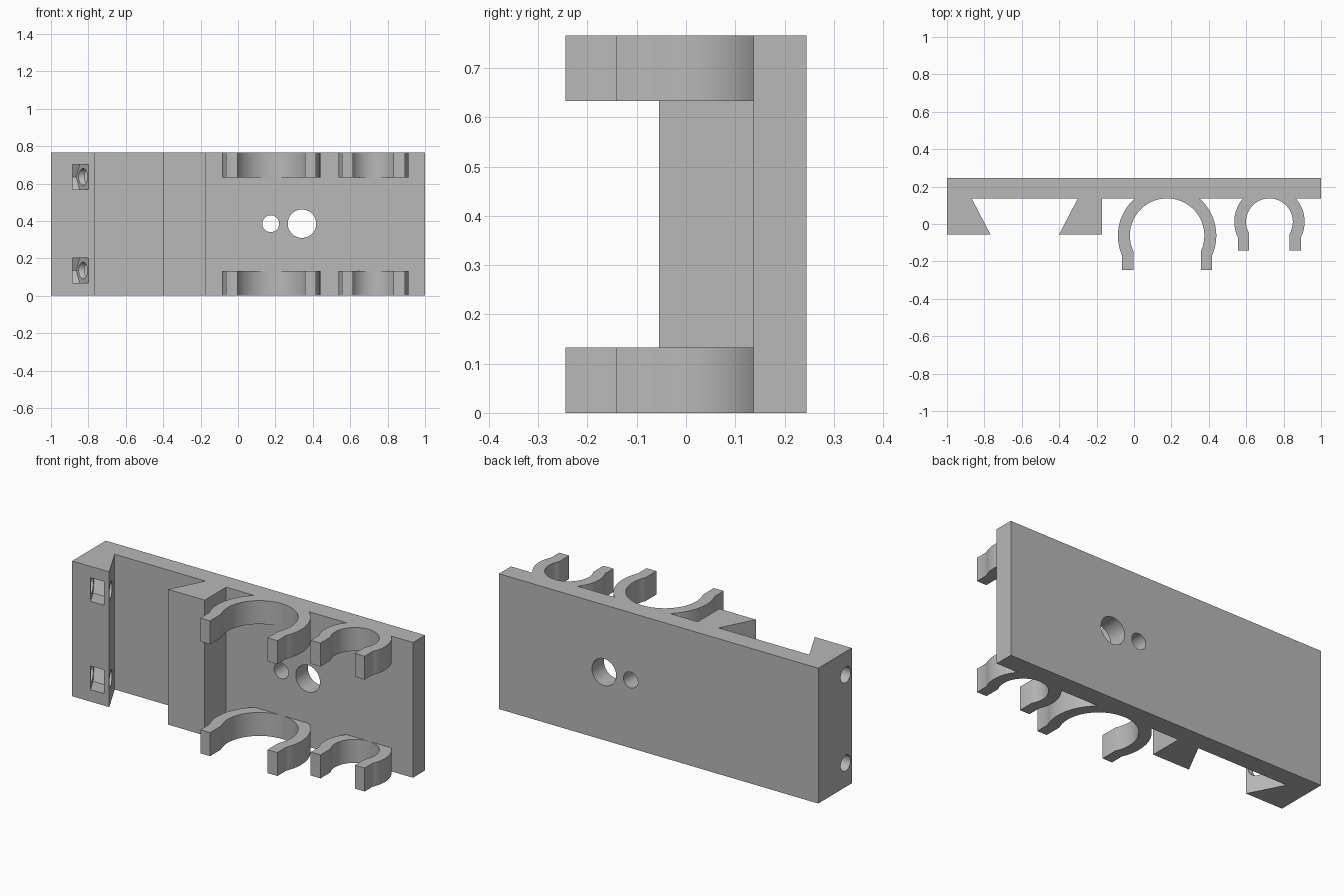
import bpy, bmesh
from math import sin, cos, asin, acos, pi
from mathutils import Matrix, Vector

cube = bpy.data.objects.get("Cube")
if cube:
    bpy.data.objects.remove(cube, do_unlink=True)

HEIGHT = 0.766
BACK, FACE, RAIL = 0.245, 0.137, -0.055   # plate back, plate face, rail front
SLOPE = 0.52                              # sideways run of the dovetail per depth

grey = bpy.data.materials.new("light grey")
grey.use_nodes = True
colour = (0.48, 0.48, 0.48, 1)
grey.diffuse_color = colour
grey.node_tree.nodes["Principled BSDF"].inputs["Base Color"].default_value = colour


def finish(name, bm):
    bmesh.ops.recalc_face_normals(bm, faces=bm.faces)
    mesh = bpy.data.meshes.new(name)
    bm.to_mesh(mesh)
    bm.free()
    mesh.materials.append(grey)
    obj = bpy.data.objects.new(name, mesh)
    bpy.context.collection.objects.link(obj)
    return obj


def prism(name, outline, travel):
    """Extrude a closed outline of 3D points along a vector."""
    bm = bmesh.new()
    face = bm.faces.new([bm.verts.new(p) for p in outline])
    moved = bmesh.ops.extrude_face_region(bm, geom=[face], use_keep_orig=True)["geom"]
    bmesh.ops.translate(bm, vec=travel, verts=[v for v in moved if isinstance(v, bmesh.types.BMVert)])
    return finish(name, bm)


def rod(name, radius, length, centre, axis):
    bm = bmesh.new()
    turn = Matrix.Rotation(pi / 2, 4, axis)
    bmesh.ops.create_cone(bm, cap_ends=True, segments=48, radius1=radius, radius2=radius,
                          depth=length, matrix=Matrix.Translation(centre) @ turn)
    return finish(name, bm)


def activate(obj):
    bpy.ops.object.select_all(action='DESELECT')
    obj.select_set(True)
    bpy.context.view_layer.objects.active = obj


def cut(target, cutter):
    cutter.hide_render = True
    mod = target.modifiers.new("cut", 'BOOLEAN')
    mod.operation, mod.solver, mod.object = 'DIFFERENCE', 'EXACT', cutter
    activate(target)
    bpy.ops.object.modifier_apply(modifier=mod.name)
    bpy.data.objects.remove(cutter, do_unlink=True)


def smooth(obj):
    activate(obj)
    bpy.ops.object.shade_smooth_by_angle()


# Back plate with the two dovetail rails, as one profile
profile = [(-1, BACK), (1, BACK), (1, FACE), (-0.17, FACE), (-0.17, RAIL), (-0.4, RAIL),
           (-0.3, FACE), (-0.868, FACE), (-0.768, RAIL), (-1, RAIL)]
plate = prism("mounting_plate", [(x, y, 0) for x, y in profile], (0, 0, HEIGHT))

# Round holes through the plate
for x, radius in ((0.175, 0.045), (0.342, 0.076)):
    cut(plate, rod("plate_hole", radius, 0.4, (x, 0.2, 0.385), 'X'))

# Nut pockets, parallel to the dovetail slope, with screw holes from the side
for z in (0.135, 0.635):
    half = 0.067
    outline = [(-0.075, -half), (0.035, -half), (0.07, 0), (0.035, half), (-0.075, half)]
    points = [(-0.885 - SLOPE * (y - RAIL), y, z + dz) for y, dz in outline]
    cut(plate, prism("nut_pocket", points, (0.085, 0, 0)))
    cut(plate, rod("screw_hole", 0.045, 0.4, (-0.9, 0, z), 'Y'))
smooth(plate)


def arc(radius, cy, start, end, steps=28):
    angles = [start + (end - start) * i / steps for i in range(steps + 1)]
    return [(radius * sin(a), cy + radius * cos(a)) for a in angles]


def clip(name, cx, cy, outer, leg_in, leg_out, tip, z):
    """Spring clip: two mirrored arms, each a tapering arc with a straight tip."""
    inner = FACE - cy
    arm = arc(outer, cy, acos(inner / outer), pi - asin(leg_out / outer))
    arm += [(leg_out, tip), (leg_in, tip)]
    arm += arc(inner, cy, pi - asin(leg_in / inner), 0)
    for side, sign in (("left", 1), ("right", -1)):
        obj = prism(f"{name}_{side}_arm", [(cx + sign * x, y, z) for x, y in arm],
                    Vector((0, 0, 0.133)))
        smooth(obj)


# Large and small clips at the bottom and the top
for level, z in (("lower", 0), ("upper", HEIGHT - 0.133)):
    clip(f"{level}_large_clip", 0.177, -0.062, 0.263, 0.18, 0.241, -0.245, z)
    clip(f"{level}_small_clip", 0.724, 0.012, 0.188, 0.108, 0.169, -0.142, z)
